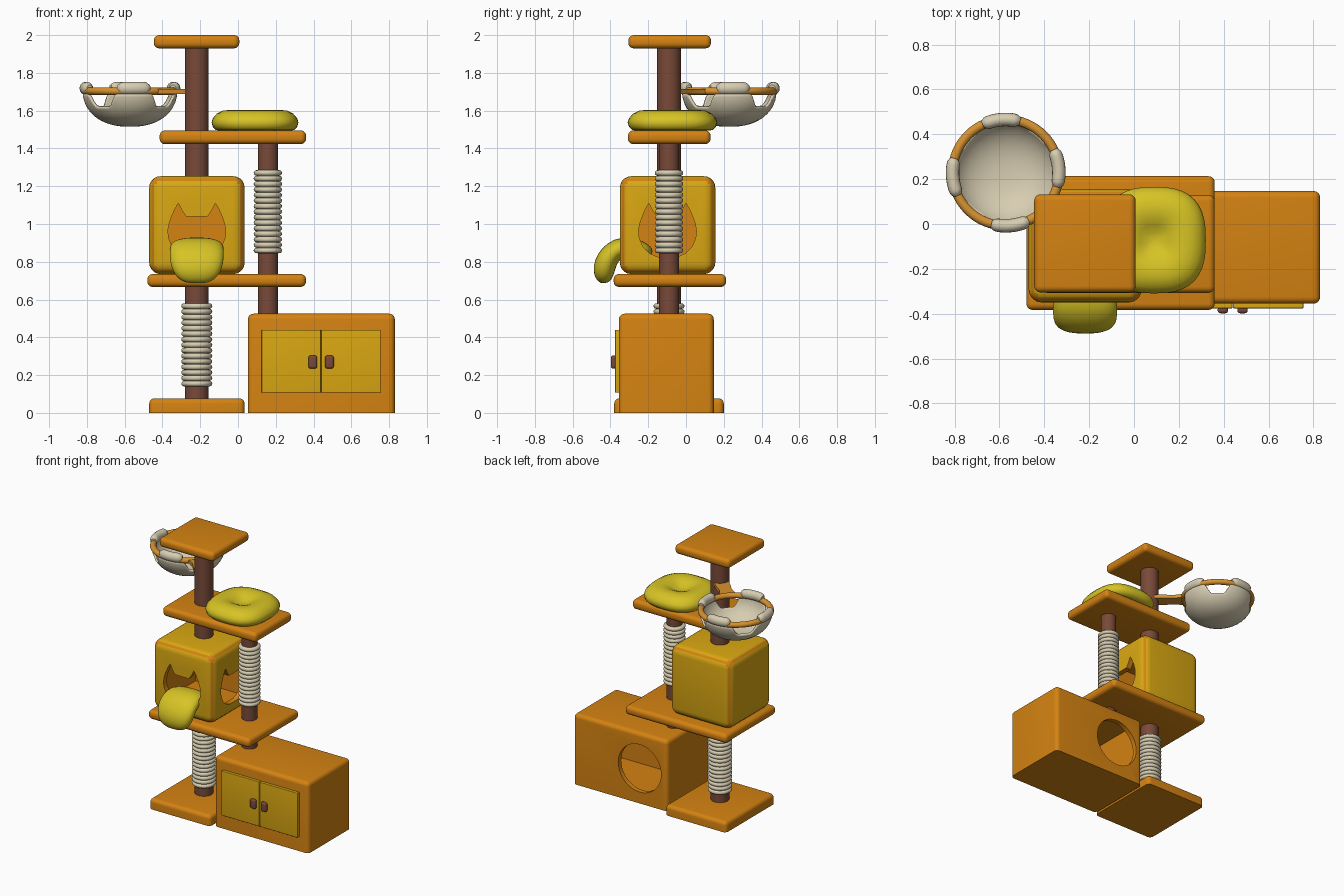
import bpy, bmesh, math
from math import sin, cos, pi, radians

if "Cube" in bpy.data.objects:
    bpy.data.objects.remove(bpy.data.objects["Cube"])


def material(name, rgb):
    m = bpy.data.materials.new(name)
    m.diffuse_color = (*rgb, 1)
    m.use_nodes = True
    m.node_tree.nodes["Principled BSDF"].inputs["Base Color"].default_value = m.diffuse_color
    return m


ORANGE = material("orange_board", (0.66, 0.225, 0.006))
YELLOW = material("golden_yellow", (0.70, 0.39, 0.006))
LEMON = material("lemon_cushion", (0.68, 0.55, 0.018))
BROWN = material("brown_post", (0.19, 0.068, 0.04))
CREAM = material("cream_rope", (0.68, 0.61, 0.44))
AMBER = material("amber_ring", (0.68, 0.29, 0.03))


def finish(name, bm, mat, angle=40):
    bmesh.ops.recalc_face_normals(bm, faces=bm.faces)
    me = bpy.data.meshes.new(name)
    bm.to_mesh(me)
    bm.free()
    ob = bpy.data.objects.new(name, me)
    bpy.context.collection.objects.link(ob)
    if mat:
        me.materials.append(mat)
    smooth(ob, angle)
    return ob


def activate(ob):
    bpy.ops.object.select_all(action='DESELECT')
    ob.select_set(True)
    bpy.context.view_layer.objects.active = ob


def smooth(ob, angle=40):
    activate(ob)
    bpy.ops.object.shade_smooth_by_angle(angle=radians(angle))


def box(name, x, y, z, mat, r=0, flat_bottom=False):
    """Box from (min, max) ranges, with rounded edges."""
    bm = bmesh.new()
    bmesh.ops.create_cube(bm, size=1)
    for v in bm.verts:
        for i, (a, b) in enumerate((x, y, z)):
            v.co[i] = b if v.co[i] > 0 else a
    if r:
        edges = [e for e in bm.edges if not
                 (flat_bottom and all(v.co.z < z[0] + 1e-5 for v in e.verts))]
        bmesh.ops.bevel(bm, geom=edges, offset=r, segments=5, profile=0.5, affect='EDGES')
    return finish(name, bm, mat)


def loft(name, rings, mat, cap0=True, cap1=True, loop=False, angle=40):
    """Skin a list of equal-length point rings."""
    bm = bmesh.new()
    vs = [[bm.verts.new(p) for p in ring] for ring in rings]
    n = len(vs[0])
    pairs = list(zip(vs, vs[1:])) + ([(vs[-1], vs[0])] if loop else [])
    for a, b in pairs:
        for i in range(n):
            j = (i + 1) % n
            bm.faces.new((a[i], a[j], b[j], b[i]))
    if cap0 and not loop:
        bm.faces.new(vs[0])
    if cap1 and not loop:
        bm.faces.new(vs[-1])
    return finish(name, bm, mat, angle)


def lathe(name, cx, cy, profile, mat, n=32, angle=40):
    return loft(name, [[(cx + r * cos(2 * pi * i / n), cy + r * sin(2 * pi * i / n), z)
                        for i in range(n)] for r, z in profile], mat, angle=angle)


def arc_tube(name, c, R, a, b, z, rh, rv, mat, steps, loop=False):
    """Elliptical tube along a horizontal arc; open arcs get rounded ends."""
    rings = []
    for k in range(steps if loop else steps + 1):
        t = k / steps
        th = a + (b - a) * t
        s = 1 if loop else max(0.3, (1 - abs(2 * t - 1) ** 8)) ** 0.5
        rings.append([(c[0] + (R + s * rh * cos(q)) * cos(th),
                       c[1] + (R + s * rh * cos(q)) * sin(th), z + s * rv * sin(q))
                      for q in (2 * pi * i / 16 for i in range(16))])
    return loft(name, rings, mat, loop=loop, angle=50)


def cut(ob, cutter):
    mod = ob.modifiers.new("cut", 'BOOLEAN')
    mod.operation = 'DIFFERENCE'
    mod.solver = 'EXACT'
    mod.object = cutter
    activate(ob)
    bpy.ops.object.modifier_apply(modifier=mod.name)
    bpy.data.objects.remove(cutter, do_unlink=True)


# Boards
box("base_board", (-0.47, 0.035), (-0.38, 0.2), (0, 0.077), ORANGE, 0.028, True)
box("lower_shelf", (-0.48, 0.36), (-0.383, 0.213), (0.667, 0.735), ORANGE, 0.028)
box("upper_shelf", (-0.415, 0.36), (-0.307, 0.13), (1.423, 1.495), ORANGE, 0.028)
box("top_shelf", (-0.445, 0.007), (-0.305, 0.132), (1.93, 2.0), ORANGE, 0.028)

# Posts and rope wraps
L, R, PY = -0.218, 0.158, -0.09
for name, x, r, z0, z1 in (("lower_left_post", L, 0.063, 0.06, 0.69),
                           ("upper_left_post", L, 0.063, 1.235, 1.94),
                           ("right_post", R, 0.053, 0.51, 1.43)):
    lathe(name, x, PY, [(r, z0), (r, z1)], BROWN)
for name, x, r, z0, z1 in (("left_rope", L, 0.082, 0.14, 0.58),
                           ("right_rope", R, 0.075, 0.845, 1.285)):
    turns, prof = 15, [(0.05, z0)]
    p = (z1 - z0) / turns
    for k in range(turns):
        for s in range(7):
            q = pi * s / 6
            prof.append((r - 0.014 + 0.014 * sin(q), z0 + p * (k + 0.5 - 0.5 * cos(q) * 0.98)))
    lathe(name, x, PY, prof + [(0.05, z1)], CREAM, angle=50)

# Cabinet: hollow, with round entrance in the back
cab = box("cabinet", (0.052, 0.83), (-0.355, 0.147), (0, 0.525), ORANGE, 0.03, True)
cut(cab, box("cabinet_void", (0.085, 0.797), (-0.32, 0.112), (0.035, 0.49), ORANGE))
cut(cab, loft("entrance", [[(0.28 + 0.177 * cos(2 * pi * i / 40), y,
                             0.262 + 0.177 * sin(2 * pi * i / 40)) for i in range(40)]
                           for y in (0.05, 0.2)], ORANGE))
smooth(cab)
for side, s in (("left", -1), ("right", 1)):
    xs = sorted((0.44 + s * 0.001, 0.44 + s * 0.315))
    box(side + "_door", xs, (-0.376, -0.35), (0.107, 0.44), YELLOW, 0.004)
    h = 0.44 + s * 0.044
    box(side + "_handle", (h - 0.023, h + 0.023), (-0.398, -0.37), (0.235, 0.304), BROWN, 0.012)

# Cat house: hollow cube with cat-head openings at front and right
house = box("cat_house", (-0.47, 0.035), (-0.35, 0.155), (0.735, 1.253), YELLOW, 0.06)
cut(house, box("house_void", (-0.43, -0.005), (-0.31, 0.115), (0.775, 1.213), ORANGE))
half = [(0.05, 0.825), (0.095, 0.845), (0.13, 0.88), (0.149, 0.925), (0.153, 0.965),
        (0.147, 1.0), (0.135, 1.035), (0.118, 1.075), (0.098, 1.11), (0.078, 1.07), (0.057, 1.04)]
cat = half + [(-u, z) for u, z in reversed(half)]
cut(house, loft("front_hole", [[(L + u, y, z) for u, z in cat] for y in (-0.45, -0.25)], ORANGE))
cut(house, loft("side_hole", [[(x, -0.098 + u, z) for u, z in cat] for x in (-0.07, 0.12)], ORANGE))
house.data.materials.clear()
house.data.materials.append(YELLOW)
house.data.materials.append(ORANGE)
for f in house.data.polygons:
    c = f.center
    inside = -0.46 < c.x < 0.025 and -0.34 < c.y < 0.145 and 0.745 < c.z < 1.243
    f.material_index = 1 if inside else 0
smooth(house)

# Tongue cushion hanging out of the front opening: (y, z, half width, half thickness)
path = [(-0.18, 0.845, 0.04, 0.012), (-0.195, 0.852, 0.09, 0.03), (-0.24, 0.868, 0.125, 0.045),
        (-0.30, 0.882, 0.137, 0.052), (-0.36, 0.872, 0.143, 0.056), (-0.405, 0.835, 0.144, 0.058),
        (-0.428, 0.79, 0.14, 0.06), (-0.435, 0.75, 0.127, 0.057), (-0.433, 0.72, 0.107, 0.048),
        (-0.43, 0.698, 0.08, 0.034), (-0.428, 0.687, 0.04, 0.014)]
rings = []
for k, (y, z, w, t) in enumerate(path):
    a, b = path[max(k - 1, 0)], path[min(k + 1, len(path) - 1)]
    ty, tz = b[0] - a[0], b[1] - a[1]
    d = math.hypot(ty, tz)
    ny, nz = tz / d, -ty / d
    ring = []
    for i in range(28):
        q = 2 * pi * i / 28
        cu = math.copysign(abs(cos(q)) ** 0.75, cos(q)) * w
        cv = math.copysign(abs(sin(q)) ** 0.85, sin(q)) * t
        ring.append((L + cu, y + ny * cv, z + nz * cv))
    rings.append(ring)
tongue = loft("tongue_cushion", rings, LEMON, angle=80)
tongue.modifiers.new("soften", 'SUBSURF').render_levels = 1

# Dimpled rounded-square cushion on the upper shelf
prof = [(0.04, 1.562), (0.15, 1.566), (0.28, 1.583), (0.42, 1.598), (0.58, 1.604), (0.74, 1.6),
        (0.88, 1.584), (0.97, 1.56), (1.0, 1.538), (0.97, 1.514), (0.9, 1.498), (0.8, 1.494)]
rings = []
for f, z in prof:
    ring = []
    for i in range(48):
        q = 2 * pi * i / 48
        s = f / (abs(cos(q)) ** 2.7 + abs(sin(q)) ** 2.7) ** (1 / 2.7)
        ring.append((0.09 + 0.23 * s * cos(q), -0.072 + 0.237 * s * sin(q), z))
    rings.append(ring)
loft("ring_cushion", rings, LEMON, angle=80)

# Hammock: ring, support arm, four cloth loops and scalloped bowl
C, TILT = (-0.572, 0.229), radians(5)
arc_tube("hammock_ring", C, 0.237, 0, 2 * pi, 1.703, 0.021, 0.02, AMBER, 64, loop=True)
dx, dy = C[0] - L, C[1] - PY
d = math.hypot(dx, dy)
dx, dy = dx / d, dy / d
loft("hammock_arm", [[(L + dx * t - dy * w * s, PY + dy * t + dx * w * s, 1.702 + h)
                      for s, h in ((-1, -0.013), (1, -0.013), (1, 0.013), (-1, 0.013))]
                     for t, w in ((0.03, 0.05), (0.1, 0.05), (0.17, 0.042), (0.25, 0.06))], AMBER)
for k in range(4):
    th = TILT + k * pi / 2
    arc_tube("cloth_loop_%d" % (k + 1), C, 0.237, th - 0.36, th + 0.36, 1.718,
             0.03, 0.034, CREAM, 24)
N, M = 96, 14
rings = []
for k in range(M + 1):
    ring = []
    for i in range(N):
        th = 2 * pi * i / N
        off = abs((th - TILT + pi / 4) % (pi / 2) - pi / 4)
        s = min(1, max(0, (radians(34) - off) / radians(13)))
        rim = 1.622 + 0.07 * s * s * (3 - 2 * s)
        ph = 0.06 + (math.acos((1.7 - rim) / 0.178) - 0.06) * k / M
        r = 0.243 * sin(ph) ** 0.85
        ring.append((C[0] + r * cos(th), C[1] + r * sin(th), 1.7 - 0.178 * cos(ph)))
    rings.append(ring)
bowl = loft("hammock_bowl", rings, CREAM, cap1=False, angle=60)
sol = bowl.modifiers.new("thickness", 'SOLIDIFY')
sol.thickness = 0.014
sol.offset = 0
